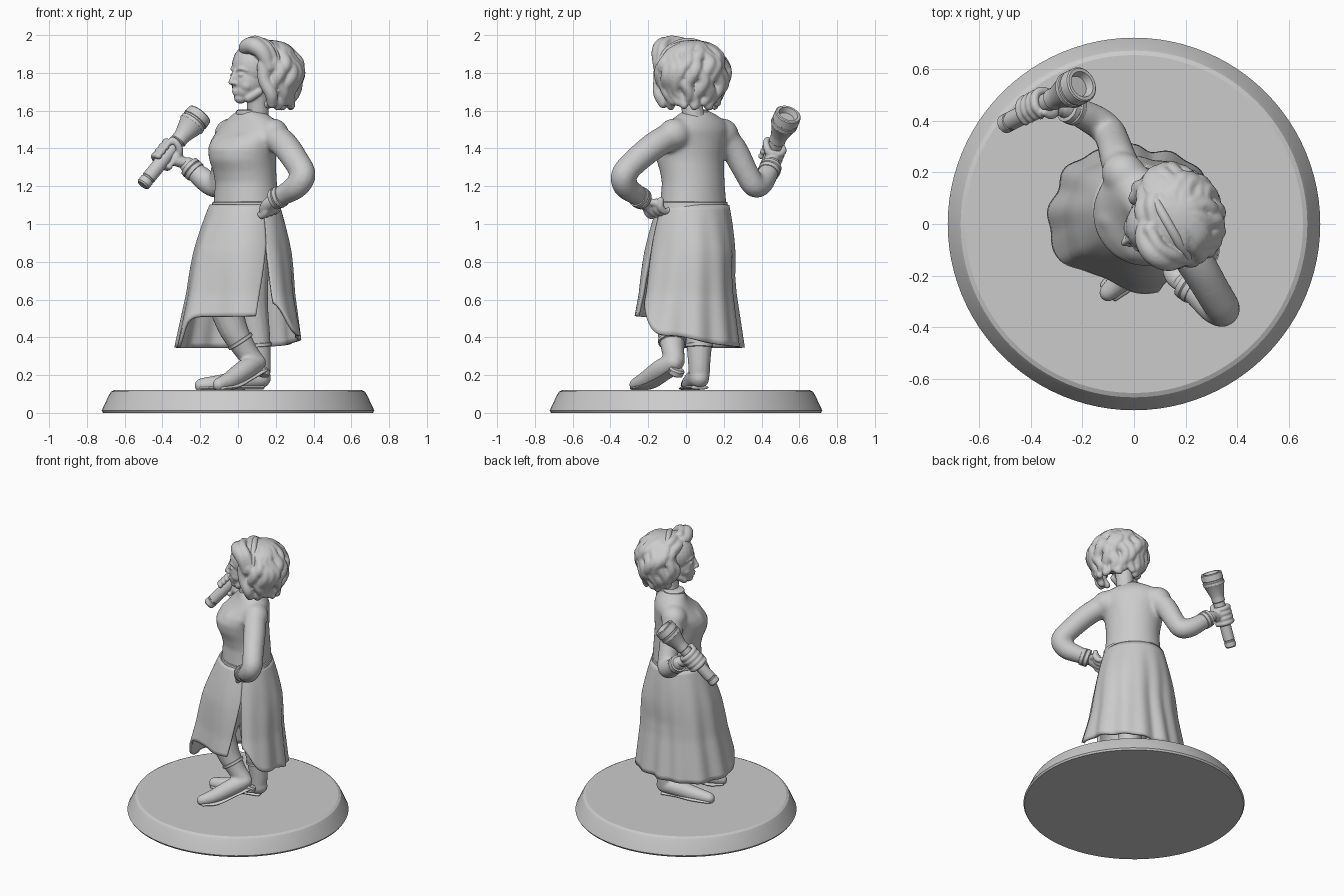
import bpy, bmesh, random
from math import sin, cos, pi, radians, exp
from mathutils import Vector, Matrix

random.seed(4)
V = Vector
BODY = (V((0.05, 0.045, 0)), V((0.66, -0.75, 0)), V((-0.75, -0.66, 0)))   # origin, left side, forward
HEAD = (V((0.09, 0.0, 0)), V((0.5, -0.87, 0)), V((-0.87, -0.5, 0)))


def at(frame, s, f, z):
    return frame[0] + frame[1] * s + frame[2] * f + V((0, 0, z))


def loft(bm, rings, n=24):
    """Closed skin over rings given as (centre, half axis, half axis)."""
    rows = [[bm.verts.new(c + a * cos(2 * pi * i / n) + b * sin(2 * pi * i / n)) for i in range(n)]
            for c, a, b in rings]
    for p, q in zip(rows, rows[1:]):
        for i in range(n):
            j = (i + 1) % n
            bm.faces.new((p[i], p[j], q[j], q[i]))
    bm.faces.new(rows[0][::-1])
    bm.faces.new(rows[-1])


def tube(bm, pts, flat=1.0, n=14, steps=5):
    """Smooth rounded tube through (x, y, z, radius) points."""
    p = [V(q) for q in pts]
    p = [p[0] * 2 - p[1]] + p + [p[-1] * 2 - p[-2]]
    out = []
    for k in range(1, len(p) - 2):
        a, b, c, d = p[k - 1:k + 3]
        for i in range(steps):
            t = i / steps
            out.append(0.5 * (2 * b + (c - a) * t + (2 * a - 5 * b + 4 * c - d) * t * t
                              + (3 * b - a - 3 * c + d) * t ** 3))
    out.append(p[-2])
    cen, rad = [q.to_3d() for q in out], [q[3] for q in out]
    tan = [(cen[min(i + 1, len(cen) - 1)] - cen[max(i - 1, 0)]).normalized() for i in range(len(cen))]
    ref = V((0, 0, 1)) if abs(tan[0].z) < 0.9 else V((1, 0, 0))
    u = tan[0].cross(ref)
    rings = []
    for c, r, t in zip(cen, rad, tan):
        u = (u - t * u.dot(t)).normalized()
        rings.append((c, u * r, t.cross(u) * r * flat))

    def cap(ring, t, r):
        return [(ring[0] + t * r * flat * sin(e), ring[1] * cos(e), ring[2] * cos(e)) for e in (0.5, 1.0, 1.35)]
    loft(bm, cap(rings[0], -tan[0], rad[0])[::-1] + rings + cap(rings[-1], tan[-1], rad[-1]), n)


def lathe(bm, a, b, profile, n=32):
    """Turned form along a-b; profile holds (distance, radius)."""
    a = V(a)
    d = (V(b) - a).normalized()
    u = d.orthogonal().normalized()
    loft(bm, [(a + d * h, u * r, d.cross(u) * r) for h, r in profile], n)


def blob(bm, frame, s, f, z, rs, rf, rz):
    m = Matrix((frame[1] * rs, frame[2] * rf, V((0, 0, rz)))).transposed().to_4x4()
    bmesh.ops.create_uvsphere(bm, u_segments=24, v_segments=16, radius=1,
                              matrix=Matrix.Translation(at(frame, s, f, z)) @ m)


def finish(bm, name, voxel=0, smooth=0, angle=40):
    bmesh.ops.recalc_face_normals(bm, faces=bm.faces)
    me = bpy.data.meshes.new(name)
    bm.to_mesh(me)
    bm.free()
    ob = bpy.data.objects.new(name, me)
    bpy.context.collection.objects.link(ob)
    if voxel:
        r = ob.modifiers.new("fuse", 'REMESH')
        r.mode, r.voxel_size, r.use_smooth_shade = 'VOXEL', voxel, True
        s = ob.modifiers.new("soften", 'SMOOTH')
        s.factor, s.iterations = 0.5, smooth
    else:
        bpy.ops.object.select_all(action='DESELECT')
        ob.select_set(True)
        bpy.context.view_layer.objects.active = ob
        bpy.ops.object.shade_smooth_by_angle(angle=radians(angle))
    return ob


# round base
bm = bmesh.new()
lathe(bm, (0, 0, 0), (0, 0, 1), [(0, .715), (.012, .722), (.095, .683), (.112, .672), (.12, .655)], 96)
finish(bm, "base", angle=25)

# blouse: torso, bust and both sleeves
bm = bmesh.new()
loft(bm, [(at(BODY, 0, f, z), BODY[1] * w, BODY[2] * d) for z, f, w, d in (
    (1.07, .01, .19, .165), (1.14, .01, .182, .16), (1.22, .01, .175, .155), (1.28, .02, .178, .16),
    (1.34, .035, .185, .172), (1.4, .035, .195, .175), (1.45, .015, .208, .155), (1.5, -.015, .21, .125),
    (1.54, -.025, .185, .1), (1.575, -.02, .125, .08), (1.6, -.015, .07, .062))], 32)
for side in (-1, 1):
    blob(bm, BODY, side * .07, .1, 1.385, .085, .085, .1)
    blob(bm, BODY, side * .165, -.03, 1.475, .095, .085, .085)
tube(bm, [(.17, -.05, 1.48, .075), (.245, -.16, 1.42, .074), (.31, -.27, 1.33, .07), (.345, -.33, 1.26, .068),
          (.31, -.32, 1.2, .066), (.25, -.27, 1.16, .057), (.2, -.235, 1.135, .05)])
tube(bm, [(-.03, .17, 1.48, .075), (-.06, .25, 1.4, .072), (-.08, .315, 1.28, .066), (-.1, .36, 1.205, .064),
          (-.15, .4, 1.215, .063), (-.22, .435, 1.27, .055), (-.265, .455, 1.31, .047)])
finish(bm, "blouse", .011, 12)

# cuffs, collar and waistband
bm = bmesh.new()
cuff = [(0, .045), (.004, .057), (.025, .059), (.03, .055), (.034, .059), (.055, .057), (.06, .04)]
lathe(bm, (.235, -.26, 1.15), (.18, -.22, 1.125), cuff, 24)
lathe(bm, (-.22, .435, 1.27), (-.28, .46, 1.325), cuff, 24)
finish(bm, "cuffs")
bm = bmesh.new()
loft(bm, [(at(BODY, 0, -.012, z), BODY[1] * r, BODY[2] * r) for z, r in ((1.57, .066), (1.585, .071), (1.6, .068), (1.605, .06))])
finish(bm, "collar")
bm = bmesh.new()
loft(bm, [(at(BODY, 0, .01, z), BODY[1] * (r + .025), BODY[2] * r) for z, r in (
    (1.075, .16), (1.08, .171), (1.115, .167), (1.12, .155))], 48)
finish(bm, "waistband")

# wrap skirt with folds, uneven hem and open side slit
def hump(a, centre, width):
    d = (a - centre + 180) % 360 - 180
    return exp(-(d / width) ** 2)


bm = bmesh.new()
cols, rows, grid = 150, 26, []
for k in range(rows + 1):
    u = k / rows
    w = max(0, (u - .35) / .65)
    first, last = -60 + 6 * w, 300 - 13 * w
    line = []
    for i in range(cols + 1):
        a = first + (last - first) * i / cols
        front = 1 / (1 + exp(-(a - 207) / 3.5))
        rise = exp(-((a + 56) / 17) ** 2)
        hem = .345 + .165 * front + .045 * hump(a, -20, 30) * (1 - front) + .22 * rise + .02 * hump(a, 0, 50)
        z = 1.1 + (hem - 1.1) * u
        q = (1.1 - z) / .75
        r = .188 + .132 * q ** .9 - .022 * (1 - min(1, 3 * q)) * cos(radians(a - 221)) ** 2
        r += .012 * sin(pi * min(1, q * 1.6))
        r += .008 * q * (1 - front) * (sin(radians(a) * 13) + .7 * sin(radians(a) * 8 + 1))
        r += q * (.035 * hump(a, 211, 9) - .05 * hump(a, 245, 22) + .05 * exp(-((a + 34) / 20) ** 2) * w)
        r -= .052 * hump(a, 85, 42) * min(1, 2 * q)
        line.append(bm.verts.new((.035 - .035 * q + r * cos(radians(a)), .04 - .02 * q + r * sin(radians(a)), z)))
    grid.append(line)
for p, q in zip(grid, grid[1:]):
    for i in range(cols):
        bm.faces.new((p[i], q[i], q[i + 1], p[i + 1]))
skirt = finish(bm, "skirt", angle=50)
shell = skirt.modifiers.new("cloth", 'SOLIDIFY')
shell.thickness, shell.offset = .018, 0

# legs and boots
bm = bmesh.new()
tube(bm, [(.07, .08, .85, .1), (.07, .07, .6, .09), (.1, .07, .4, .072), (.115, .07, .27, .06), (.115, .07, .2, .056)])
tube(bm, [(.03, -.02, .85, .1), (-.06, -.08, .62, .092), (-.035, -.08, .47, .08), (.035, -.07, .34, .062), (.085, -.06, .275, .055)])
tube(bm, [(.12, .07, .185, .055), (.04, .055, .18, .058), (-.06, .03, .158, .052), (-.19, .01, .145, .04)])
tube(bm, [(.1, -.065, .265, .05), (.04, -.13, .23, .056), (-.04, -.21, .175, .048), (-.1, -.265, .15, .036)])
finish(bm, "boots", .009, 4)
bm = bmesh.new()
tube(bm, [(.125, .072, .135, .05), (.03, .05, .135, .05), (-.08, .028, .132, .06), (-.2, .008, .13, .047)], .25)
tube(bm, [(.125, -.055, .225, .045), (.05, -.125, .18, .045), (-.03, -.2, .14, .058), (-.1, -.265, .13, .045)], .25)
lathe(bm, (.135, -.045, .235), (.12, -.06, .19), [(0, .035), (.01, .042), (.035, .038), (.04, .03)])
finish(bm, "soles")
bm = bmesh.new()
lathe(bm, (.105, .07, .37), (.115, .07, .25), [(0, .06), (.004, .074), (.02, .074), (.024, .06)])
lathe(bm, (.005, -.074, .39), (.08, -.066, .275), [(0, .06), (.004, .075), (.02, .074), (.024, .06)])
finish(bm, "boot_tops")

# flashlight
tail, lens = V((-.505, .385, 1.205)), V((-.195, .545, 1.59))
bm = bmesh.new()
lathe(bm, tail, lens, [(0, .03), (.008, .037), (.04, .037), (.043, .034), (.05, .034), (.053, .037), (.31, .037), (.315, .043),
                       (.345, .043), (.36, .047), (.425, .067), (.432, .072), (.45, .072), (.453, .068), (.462, .068),
                       (.465, .072), (.505, .07), (.51, .065), (.51, .052), (.48, .042)])
finish(bm, "flashlight", angle=35)

# hand gripping the flashlight
bm = bmesh.new()
axis = (lens - tail).normalized()
mid = tail + axis * .225
wrist = V((-.275, .458, 1.322))
toward = wrist - mid
toward = (toward - axis * toward.dot(axis)).normalized()
across = axis.cross(toward)
tube(bm, [(*wrist, .038), (*(mid + toward * .055), .04), (*(mid + toward * .045 + axis * .02), .042)], .8)
for k in range(4):
    c = tail + axis * (.17 + .032 * k)
    tube(bm, [(*(c + (toward * cos(e) + across * sin(e)) * .051), .0175) for e in (-.3, .7, 1.6, 2.5, 3.4, 4.1)])
c = tail + axis * .27
tube(bm, [(*(c - axis * .04 + toward * .055), .022), (*(c + (toward - across) * .036), .02),
          (*(c + axis * .015 - across * .052), .017), (*(c + axis * .02 - across * .045 - toward * .03), .014)])
finish(bm, "raised_hand", .006, 2)

# hand resting on the hip
bm = bmesh.new()
tube(bm, [(.2, -.235, 1.135, .04), (.165, -.205, 1.105, .043), (.15, -.18, 1.08, .042)], .85)
for k in range(4):
    p = V((.135 + .022 * k, -.195 + .024 * k, 1.062 + .008 * k))
    tube(bm, [(*(p + V((.015, -.01, .04))), .018), (*(p + V((.012, -.012, .005))), .019),
              (*(p + V((-.005, .01, -.02))), .017), (*(p + V((-.02, .035, -.01))), .014)])
tube(bm, [(.2, -.2, 1.12, .02), (.205, -.16, 1.11, .019), (.195, -.13, 1.1, .016)])
finish(bm, "hip_hand", .007, 2)

# head and neck with facial features
bm = bmesh.new()
tube(bm, [(.1, .05, 1.52, .068), (.105, .035, 1.6, .058), (.1, .02, 1.71, .06)])
for part in ((0, 0, 1.835, .115, .125, .13), (0, .035, 1.76, .09, .097, .105), (0, .05, 1.71, .072, .078, .062),
             (0, .088, 1.667, .036, .034, .03), (0, .124, 1.704, .024, .012, .007), (0, .121, 1.69, .021, .012, .008)):
    blob(bm, HEAD, *part)
tube(bm, [(*at(HEAD, 0, .118, 1.815), .013), (*at(HEAD, 0, .134, 1.78), .012), (*at(HEAD, 0, .147, 1.75), .014)])
for side in (-1, 1):
    blob(bm, HEAD, side * .015, .13, 1.744, .012, .014, .01)
    blob(bm, HEAD, side * .042, .076, 1.735, .038, .036, .04)
    blob(bm, HEAD, side * .042, .109, 1.789, .019, .016, .01)
    tube(bm, [(*at(HEAD, side * .018, .12, 1.812), .008), (*at(HEAD, side * .045, .115, 1.823), .009),
              (*at(HEAD, side * .075, .088, 1.813), .007)])
    tube(bm, [(*at(HEAD, side * .075, .02, 1.7), .022), (*at(HEAD, side * .045, .065, 1.668), .026)])
    blob(bm, HEAD, side * .1, -.005, 1.755, .014, .025, .036)
finish(bm, "head", .006, 3)

# wavy bob, with swept rolls at the front
bm = bmesh.new()
core = (V((.165, .035, 0)), HEAD[1], HEAD[2])
blob(bm, core, 0, .0, 1.83, .165, .15, .145)
blob(bm, core, 0, .06, 1.89, .135, .1, .085)
for i in range(19):
    a = radians(-124 + 248 * i / 18)
    phase, drop = random.uniform(0, 6.28), random.uniform(-8, 8)
    path = []
    for k in range(10):
        e = radians(78 - (134 + drop) * k / 9)
        out = cos(e) if e > 0 else max(cos(e), .72)
        b = a + .15 * sin(k * 1.5 + phase)
        out *= 1 + .05 * cos(k * 1.7 + phase)
        path.append((*at(core, sin(b) * out * .178, -cos(b) * out * .15, 1.8 + sin(e) * (.155 if e > 0 else .2)),
                     .02 + .014 * sin(pi * (k + 1) / 11)))
    tube(bm, path, .9, 10, 4)
tube(bm, [(.05, .01, 1.92, .035), (.045, -.06, 1.935, .042), (.08, -.115, 1.945, .046), (.13, -.14, 1.91, .043), (.165, -.145, 1.83, .03)])
tube(bm, [(.06, -.02, 1.965, .025), (.1, -.09, 1.972, .025), (.16, -.125, 1.935, .025), (.2, -.135, 1.86, .02)])
tube(bm, [(.05, -.01, 1.92, .035), (.035, .06, 1.91, .034), (.06, .12, 1.87, .034), (.09, .15, 1.8, .034), (.1, .165, 1.71, .028)])
tube(bm, [(.08, .0, 1.955, .025), (.07, .08, 1.94, .03), (.1, .15, 1.88, .03), (.13, .18, 1.78, .03)])
tube(bm, [(.13, -.14, 1.84, .03), (.14, -.14, 1.76, .034), (.175, -.14, 1.69, .034), (.18, -.12, 1.64, .028)])
finish(bm, "hair", .0075, 1)

# headband
bm = bmesh.new()
tube(bm, [(*at(core, .172 * sin(t), .045, 1.815 + .15 * cos(t)), .02) for t in (-1.5, -1, -.5, 0, .5, 1, 1.5)])
finish(bm, "headband")
